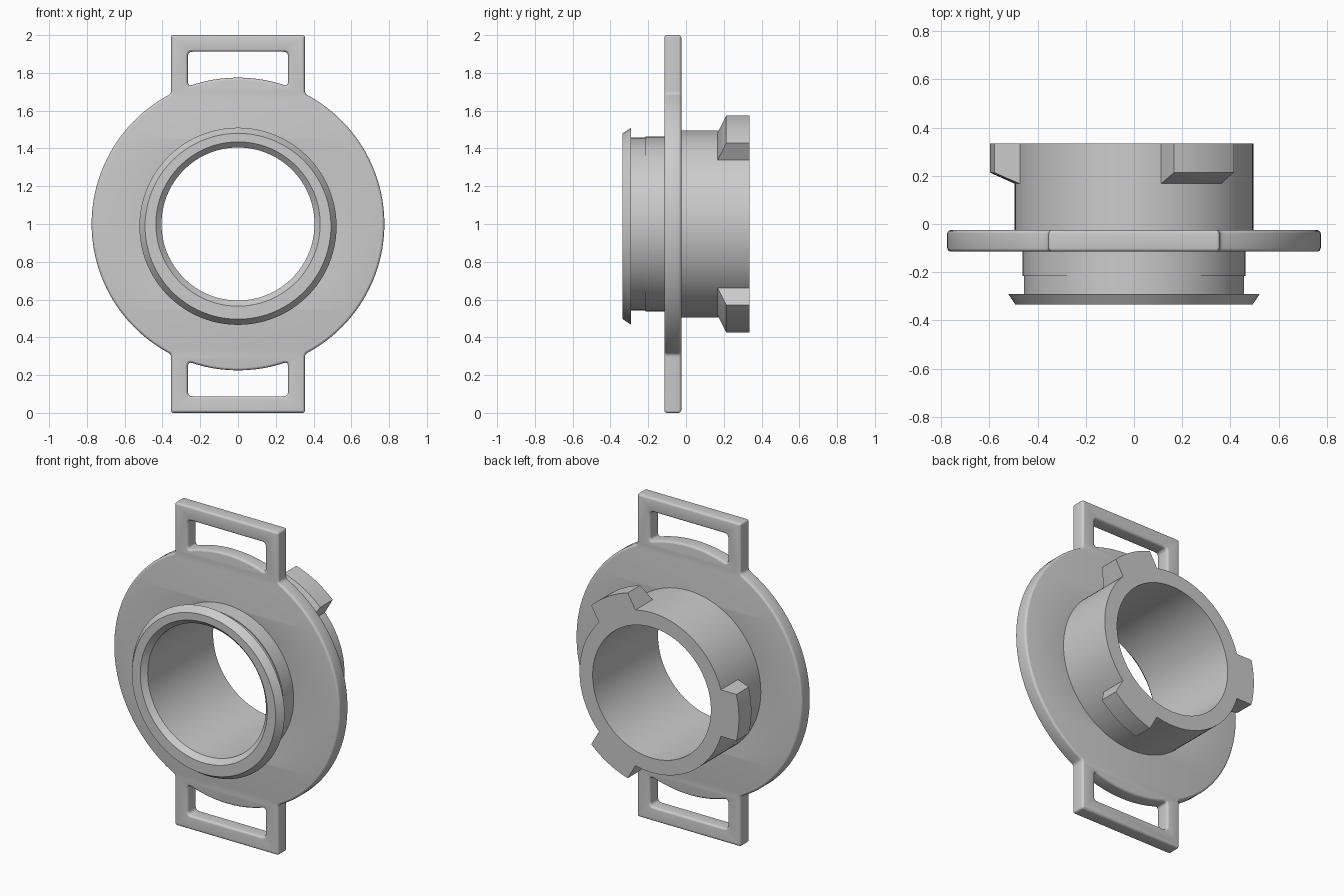
import bpy
import bmesh
from math import sin, cos, pi, sqrt, asin, radians
from mathutils import Vector, Matrix

cube = bpy.data.objects.get("Cube")
if cube:
    bpy.data.objects.remove(cube, do_unlink=True)

GREY = (0.6, 0.6, 0.6, 1.0)
CENTRE = 1.0
SEGMENTS = 96

material = bpy.data.materials.new("plain grey")
material.use_nodes = True
material.diffuse_color = GREY
material.node_tree.nodes["Principled BSDF"].inputs["Base Color"].default_value = GREY


def finish(obj, angle):
    """Material, clean normals and angle-limited smooth shading."""
    bm = bmesh.new()
    bm.from_mesh(obj.data)
    bmesh.ops.remove_doubles(bm, verts=bm.verts, dist=0.0001)
    bmesh.ops.recalc_face_normals(bm, faces=bm.faces)
    bm.to_mesh(obj.data)
    bm.free()
    obj.data.materials.clear()
    obj.data.materials.append(material)
    bpy.ops.object.select_all(action="DESELECT")
    obj.select_set(True)
    bpy.context.view_layer.objects.active = obj
    bpy.ops.object.shade_smooth_by_angle(angle=radians(angle))


def loft(name, rings, close, angle):
    """Skin a list of equal rings; join last to first, or cap the ends."""
    bm = bmesh.new()
    loops = [[bm.verts.new(p) for p in ring] for ring in rings]
    pairs = list(zip(loops, loops[1:]))
    if close:
        pairs.append((loops[-1], loops[0]))
    else:
        bm.faces.new(loops[0])
        bm.faces.new(loops[-1])
    for a, b in pairs:
        for i in range(len(a)):
            j = (i + 1) % len(a)
            bm.faces.new((a[i], a[j], b[j], b[i]))
    mesh = bpy.data.meshes.new(name)
    bm.to_mesh(mesh)
    bm.free()
    obj = bpy.data.objects.new(name, mesh)
    bpy.context.collection.objects.link(obj)
    finish(obj, angle)
    return obj


def arc(radius, start, end, steps):
    return [Vector((radius * cos(start + (end - start) * i / steps),
                    radius * sin(start + (end - start) * i / steps)))
            for i in range(steps + 1)]


def rounded(points, size):
    """Round only the real corners of a closed outline."""
    out = []
    for i, p in enumerate(points):
        before = (points[i - 1] - p).normalized()
        after = (points[(i + 1) % len(points)] - p).normalized()
        if before.angle(after) > radians(150):
            out.append(p)
            continue
        a, b = p + before * size, p + after * size
        for k in range(6):
            t = k / 5
            out.append(a * (1 - t) ** 2 + p * 2 * t * (1 - t) + b * t * t)
    return out


# Flange: disc with a strap loop above and below, in one rounded plate
DISC, TAB, SLOT, ROUND = 0.775, 0.355, 0.265, 0.016
join = asin(TAB / DISC)
right_side = arc(DISC, join - pi / 2, pi / 2 - join, 48)
left_side = [-p for p in right_side]
outline = (right_side + [Vector((TAB, 1)), Vector((-TAB, 1))]
           + left_side + [Vector((-TAB, -1)), Vector((TAB, -1))])
reach = asin(SLOT / DISC)
slot = arc(DISC, pi / 2 + reach, pi / 2 - reach, 12)
slot += [Vector((SLOT, 0.912)), Vector((-SLOT, 0.912))]
slot = rounded(slot, 0.025)
bore = arc(0.43, 0, 2 * pi, SEGMENTS)[:-1]

curve = bpy.data.curves.new("flange", "CURVE")
curve.dimensions = "2D"
curve.fill_mode = "BOTH"
curve.extrude = 0.045 - ROUND
curve.bevel_depth = ROUND
curve.bevel_resolution = 3
curve.offset = -ROUND
for path in (rounded(outline, 0.015), slot, [-p for p in slot], bore):
    spline = curve.splines.new("POLY")
    spline.points.add(len(path) - 1)
    for point, p in zip(spline.points, path):
        point.co = (p.x, p.y, 0, 1)
    spline.use_cyclic_u = True
flange = bpy.data.objects.new("flange", curve)
bpy.context.collection.objects.link(flange)
bpy.ops.object.select_all(action="DESELECT")
flange.select_set(True)
bpy.context.view_layer.objects.active = flange
bpy.ops.object.convert(target="MESH")
flange = bpy.context.view_layer.objects.active
flange.data.transform(Matrix.Translation((0, -0.07, CENTRE)) @ Matrix.Rotation(pi / 2, 4, "X"))
finish(flange, 15)

# Barrel: turned tube with a flared front lip set slightly low (radius, y, drop)
profile = [
    (0.405, 0.335, 0), (0.495, 0.335, 0), (0.495, -0.07, 0), (0.462, -0.07, 0),
    (0.462, -0.215, 0), (0.457, -0.215, 0), (0.457, -0.29, 0),
    (0.522, -0.29, 0.012), (0.492, -0.335, 0.012),
    (0.435, -0.335, 0), (0.405, -0.305, 0),
]
loft("barrel", [[(p.x, y, CENTRE - drop + p.y) for p in arc(r, 0, 2 * pi, SEGMENTS)[:-1]]
                for r, y, drop in profile], True, 30)

# Bayonet lugs: parallel-sided, with a sloped front, around the rear rim
HALF = 0.144


def lug_ring(radius, y, turn):
    offsets = [HALF * (i / 5 - 1) for i in range(11)]
    section = [(sqrt(radius ** 2 - s * s), s) for s in offsets]
    section += [(sqrt(0.485 ** 2 - s * s), s) for s in reversed(offsets)]
    return [(t * cos(turn) - s * sin(turn), y, CENTRE + t * sin(turn) + s * cos(turn))
            for t, s in section]


for name, degrees in (("upper_lug", 60), ("side_lug", 180), ("lower_lug", 300)):
    turn = radians(degrees)
    loft(name, [lug_ring(r, y, turn) for r, y in ((0.497, 0.168), (0.597, 0.213), (0.597, 0.335))],
         False, 30)
